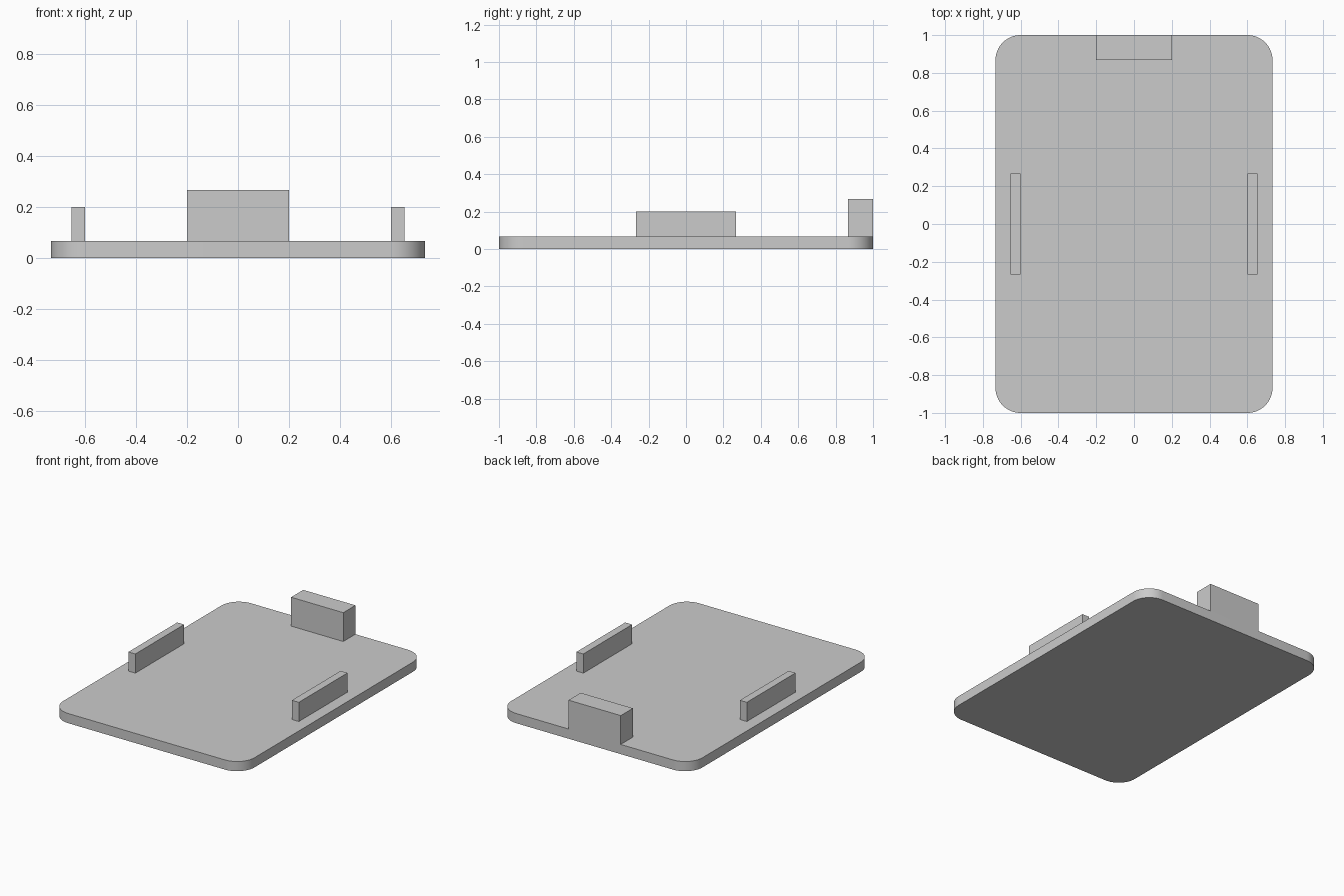
import bpy
import bmesh
from mathutils import Vector

default = bpy.data.objects.get("Cube")
if default:
    bpy.data.objects.remove(default, do_unlink=True)

WIDTH, LENGTH, THICK, RADIUS = 1.467, 2.0, 0.067, 0.133

grey = bpy.data.materials.new("plain_grey")
grey.use_nodes = True
grey.diffuse_color = (0.6, 0.6, 0.6, 1)
grey.node_tree.nodes["Principled BSDF"].inputs["Base Color"].default_value = (0.6, 0.6, 0.6, 1)


def box(name, low, high, corner_radius=0):
    """Box between two corners, with optional rounded vertical edges."""
    low, high = Vector(low), Vector(high)
    size, centre = high - low, (low + high) / 2
    bm = bmesh.new()
    bmesh.ops.create_cube(bm, size=1)
    bmesh.ops.scale(bm, vec=size, verts=bm.verts)
    if corner_radius:
        upright = [e for e in bm.edges
                   if abs(e.verts[0].co.z - e.verts[1].co.z) > size.z / 2]
        bmesh.ops.bevel(bm, geom=upright, offset=corner_radius, offset_type='OFFSET',
                        segments=16, profile=0.5, affect='EDGES')
    mesh = bpy.data.meshes.new(name)
    bm.to_mesh(mesh)
    bm.free()
    mesh.materials.append(grey)
    obj = bpy.data.objects.new(name, mesh)
    obj.location = centre
    bpy.context.collection.objects.link(obj)
    return obj


# Rounded base plate
plate = box("base_plate", (-WIDTH / 2, -LENGTH / 2, 0),
            (WIDTH / 2, LENGTH / 2, THICK), RADIUS)
bpy.ops.object.select_all(action='DESELECT')
plate.select_set(True)
bpy.context.view_layer.objects.active = plate
bpy.ops.object.shade_smooth_by_angle()

# Tall tab flush with the back edge
box("back_tab", (-0.2, 0.867, THICK), (0.2, LENGTH / 2, 0.267))

# Matching low rails along both sides
for side, name in ((1, "left_rail"), (-1, "right_rail")):
    inner, outer = sorted((side * 0.6, side * 0.653))
    box(name, (inner, -0.267, THICK), (outer, 0.267, 0.2))
